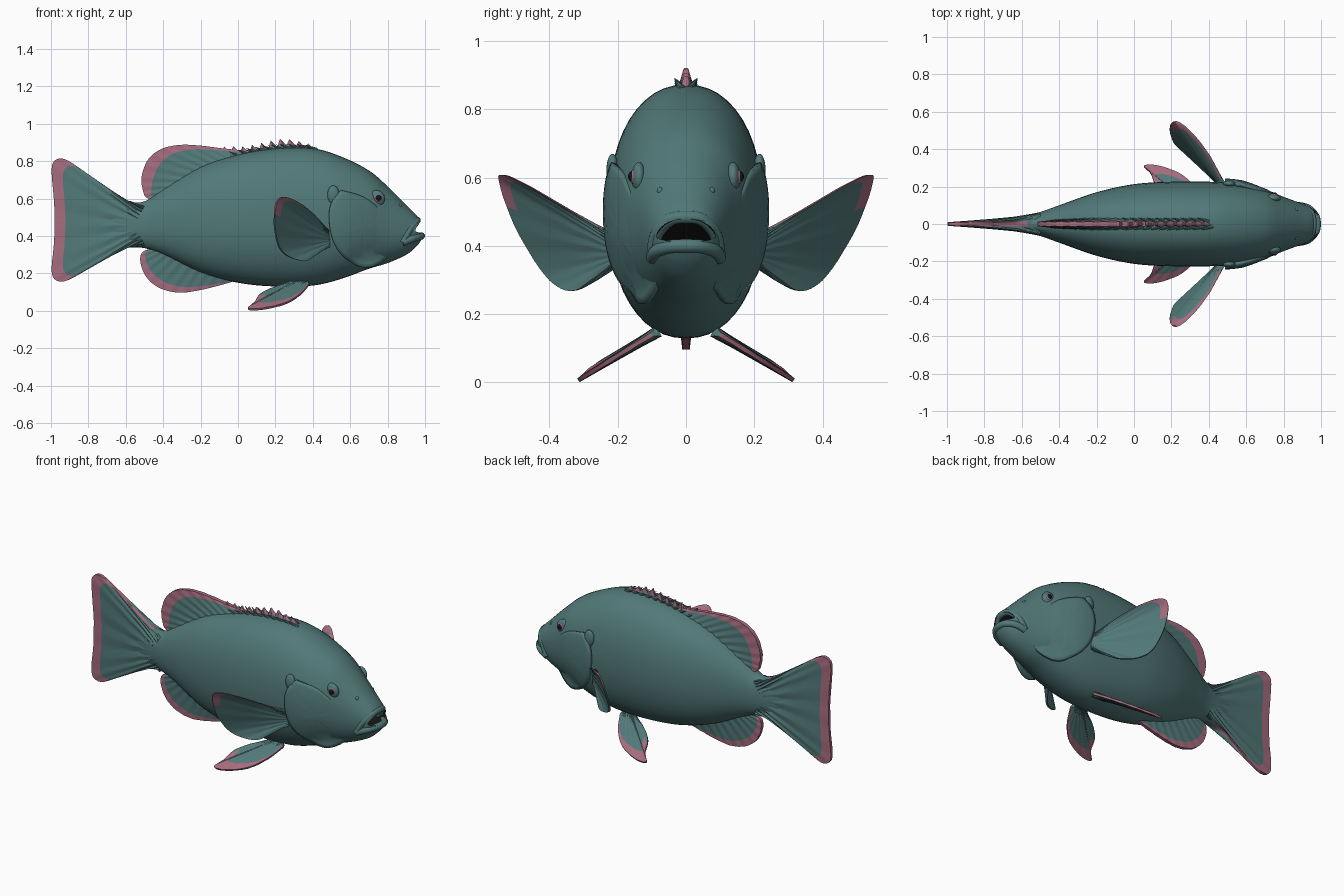
import bpy, bmesh, math
from mathutils import Vector

if "Cube" in bpy.data.objects:
    bpy.data.objects.remove(bpy.data.objects["Cube"], do_unlink=True)


def material(name, rgb):
    m = bpy.data.materials.new(name)
    m.use_nodes = True
    m.diffuse_color = (*rgb, 1)
    bsdf = m.node_tree.nodes["Principled BSDF"]
    bsdf.inputs["Base Color"].default_value = (*rgb, 1)
    bsdf.inputs["Roughness"].default_value = 0.7
    return m


TEAL = material("teal skin", (0.085, 0.19, 0.19))
PINK = material("pink fin trim", (0.38, 0.15, 0.21))
BLACK = material("black", (0.008, 0.008, 0.008))


def finish(name, bm, mats, angle=40):
    bmesh.ops.recalc_face_normals(bm, faces=bm.faces[:])
    mesh = bpy.data.meshes.new(name)
    bm.to_mesh(mesh)
    bm.free()
    for m in mats:
        mesh.materials.append(m)
    ob = bpy.data.objects.new(name, mesh)
    bpy.context.collection.objects.link(ob)
    bpy.ops.object.select_all(action='DESELECT')
    ob.select_set(True)
    bpy.context.view_layer.objects.active = ob
    bpy.ops.object.shade_smooth_by_angle(angle=math.radians(angle))
    return ob


def sample(points, n, smooth=True):
    """n + 1 evenly spaced points on a curve through the given points."""
    p = [Vector(q) for q in points]
    out = []
    for k in range(n + 1):
        f = k / n * (len(p) - 1)
        i = min(int(f), len(p) - 2)
        t = f - i
        b, c = p[i], p[i + 1]
        if not smooth:
            out.append(b.lerp(c, t))
            continue
        a = p[i - 1] if i else b
        d = p[i + 2] if i + 2 < len(p) else c
        out.append(0.5 * (2 * b + (c - a) * t + (2 * a - 5 * b + 4 * c - d) * t * t
                          + (3 * b - a - 3 * c + d) * t ** 3))
    return out


def loft(name, stations, n, mat, sides=48):
    """Oval sections along x; each station is x, top, bottom, half width."""
    bm = bmesh.new()
    rings = []
    for x, top, bot, hw in sample(stations, n):
        ring = []
        for k in range(sides):
            a = 2 * math.pi * k / sides
            c, s = math.cos(a), math.sin(a)
            y = hw * math.copysign(abs(c) ** 0.92, c)
            z = (top + bot) / 2 + (top - bot) / 2 * math.copysign(abs(s) ** 0.92, s)
            ring.append(bm.verts.new((x, y, z)))
        rings.append(ring)
    for r, q in zip(rings, rings[1:]):
        for k in range(sides):
            j = (k + 1) % sides
            bm.faces.new((r[k], r[j], q[j], q[k]))
    bm.faces.new(rings[0])
    bm.faces.new(rings[-1])
    return finish(name, bm, [mat])


def fin(name, base, edge, thick, trim=0.2, span=(0, 1), n=48, smooth=True):
    """Tapered blade from a base line to an edge line, with a coloured rim."""
    b, e = sample(base, n), sample(edge, n, smooth)
    normal = (e[n // 2] - b[n // 2]).cross(b[n] - b[0]).normalized()
    rows = [0, 0.25, 0.5, 0.75 * (1 - trim) + 0.12, 1 - trim, 1]
    bm = bmesh.new()
    cols = []
    for i in range(n + 1):
        ripple = 1 + 0.12 * math.sin(i * 1.6)
        col = []
        for side, order in ((1, rows), (-1, rows[::-1])):
            for t in order:
                h = thick[0] + (thick[1] - thick[0]) * t ** 0.7
                col.append(bm.verts.new(b[i].lerp(e[i], t) + normal * side * h * ripple))
        cols.append(col)
    for i in range(n):
        for j in range(len(cols[0]) - 1):
            f = bm.faces.new((cols[i][j], cols[i + 1][j], cols[i + 1][j + 1], cols[i][j + 1]))
            inside = span[0] <= (i + 0.5) / n <= span[1]
            f.material_index = int(inside and 4 <= j <= 6)
    bm.faces.new(cols[0])
    bm.faces.new(cols[-1])
    return finish(name, bm, [TEAL, PINK], 50)


def ball(name, loc, scale, mat):
    bm = bmesh.new()
    bmesh.ops.create_uvsphere(bm, u_segments=20, v_segments=12, radius=1)
    for v in bm.verts:
        v.co = Vector(loc) + Vector(a * b for a, b in zip(v.co, scale))
    return finish(name, bm, [mat])


def tube(name, path, radius, mat):
    curve = bpy.data.curves.new(name, 'CURVE')
    curve.dimensions = '3D'
    curve.bevel_depth = radius
    curve.bevel_resolution = 4
    curve.use_fill_caps = True
    pts = sample(path, 24)
    sp = curve.splines.new('POLY')
    sp.points.add(len(pts) - 1)
    for q, p in zip(sp.points, pts):
        q.co = (*p, 1)
    curve.materials.append(mat)
    ob = bpy.data.objects.new(name, curve)
    bpy.context.collection.objects.link(ob)


# Body with the mouth cut out
BODY = [(-0.72, .53, .41, .02), (-0.6, .575, .345, .045), (-0.5, .585, .335, .065),
        (-0.4, .65, .30, .10), (-0.2, .77, .205, .17), (0, .835, .15, .213),
        (0.2, .868, .13, .226), (0.4, .868, .135, .226), (0.55, .825, .17, .218),
        (0.7, .75, .225, .185), (0.8, .665, .255, .145), (0.9, .565, .30, .108),
        (0.955, .51, .345, .082), (0.985, .465, .385, .05)]
body = loft("body", BODY, 78, TEAL)
cutter = loft("mouth_cutter", [(.83, .40, .385, .03), (.9, .43, .385, .085),
                               (.97, .475, .405, .085), (1.06, .53, .425, .09)], 12, BLACK, 32)
cutter.hide_render = True
cut = body.modifiers.new("mouth", 'BOOLEAN')
cut.operation = 'DIFFERENCE'
cut.solver = 'EXACT'
cut.material_mode = 'TRANSFER'
cut.object = cutter
bpy.context.view_layer.objects.active = body
bpy.ops.object.modifier_apply(modifier=cut.name)
bpy.data.objects.remove(cutter, do_unlink=True)

# Lips
tube("upper_lip", [(.88, -.098, .365), (.915, -.088, .43), (.95, -.05, .475), (.958, 0, .484),
                   (.95, .05, .475), (.915, .088, .43), (.88, .098, .365)], .019, TEAL)
tube("lower_lip", [(.88, -.098, .365), (.93, -.085, .385), (.97, -.045, .398), (.98, 0, .40),
                   (.97, .045, .398), (.93, .085, .385), (.88, .098, .365)], .02, TEAL)

SECTIONS = sample(BODY, 300)


def skin_y(x, z, least=0.0):
    """Half width of the body at a side position."""
    _, top, bot, hw = min(SECTIONS, key=lambda s: abs(s[0] - x))
    r = min(1, abs(z - (top + bot) / 2) / ((top - bot) / 2))
    return hw * max(least, (1 - r ** 2.17) ** (1 / 2.17))


# Tail, dorsal and anal fins
fin("tail_fin", [(-.5, 0, .56), (-.54, 0, .46), (-.5, 0, .35)],
    [(-.57, 0, .585), (-.65, 0, .61), (-.75, 0, .685), (-.85, 0, .765), (-.93, 0, .812),
     (-.98, 0, .803), (-.997, 0, .75), (-.985, 0, .6), (-.98, 0, .48), (-.985, 0, .35),
     (-.997, 0, .22), (-.98, 0, .168), (-.93, 0, .157), (-.85, 0, .195), (-.75, 0, .27),
     (-.65, 0, .325), (-.57, 0, .34)], (.05, .009), .13)
fin("soft_dorsal_fin", [(.06, 0, .82), (-.1, 0, .78), (-.25, 0, .70), (-.42, 0, .60)],
    [(.06, 0, .855), (-.08, 0, .868), (-.2, 0, .883), (-.31, 0, .887), (-.41, 0, .865),
     (-.48, 0, .81), (-.515, 0, .72), (-.51, 0, .65), (-.49, 0, .605), (-.43, 0, .585)],
    (.035, .012), .24)
fin("anal_fin", [(-.02, 0, .19), (-.2, 0, .24), (-.36, 0, .32), (-.42, 0, .34)],
    [(-.03, 0, .155), (-.12, 0, .13), (-.22, 0, .107), (-.32, 0, .097), (-.42, 0, .122),
     (-.49, 0, .18), (-.522, 0, .26), (-.51, 0, .315), (-.45, 0, .335)], (.03, .01), .2)

# Spiny front of the dorsal fin: notched membrane and leaning spines
teeth = []
for i in range(10):
    x = 0.41 - 0.05 * i
    peak = 0.925 - 0.045 * min(1, abs(x - 0.28) / 0.2)
    teeth += [(x, 0, peak - 0.035), (x - 0.035, 0, peak)]
fin("spiny_dorsal_fin", [(.42, 0, .83), (.2, 0, .84), (-.09, 0, .79)], teeth,
    (.035, .006), .25, n=76, smooth=False)
for i in range(10):
    for s, side in ((1, "left"), (-1, "right")):
        x = 0.38 - 0.045 * i - 0.01 * s
        bm = bmesh.new()
        bmesh.ops.create_cone(bm, cap_ends=True, segments=8, radius1=.012, radius2=.001, depth=.07)
        turn = Vector((-1, .35 * s, .45)).to_track_quat('Z', 'Y')
        top = min(SECTIONS, key=lambda q: abs(q[0] - x))[1]
        for v in bm.verts:
            v.co = turn @ v.co + Vector((x, .022 * s, top + .004))
        finish(f"{side}_dorsal_spine_{i + 1}", bm, [TEAL])

# Paired parts
COVER = [(.55, .645), (.5, .58), (.487, .5), (.5, .40), (.54, .315), (.61, .255), (.69, .23),
         (.77, .26), (.83, .33), (.83, .43), (.77, .53), (.67, .61), (.55, .645)]
for s, side in ((1, "left"), (-1, "right")):
    def flip(pts):
        return [(x, y * s, z) for x, y, z in pts]

    fin(f"{side}_pectoral_fin", flip([(.48, .2, .43), (.48, .2, .34)]),
        flip([(.46, .24, .45), (.41, .35, .51), (.33, .46, .575), (.25, .535, .608),
              (.205, .543, .58), (.195, .5, .46), (.22, .43, .34), (.28, .38, .285),
              (.36, .33, .268), (.41, .27, .295), (.46, .22, .33)]), (.016, .005), .1, (0, .45))
    fin(f"{side}_pelvic_fin", flip([(.37, .08, .15), (.28, .08, .15)]),
        flip([(.38, .10, .14), (.33, .19, .085), (.25, .265, .038), (.13, .31, .01),
              (.055, .31, .01), (.09, .27, .045), (.12, .2, .088), (.2, .13, .125),
              (.28, .09, .14)]), (.016, .006), .22, (0, .7))

    # Gill cover: a shell lifted off the body along its rear edge
    bm = bmesh.new()
    mid = Vector((.67, .44))
    rings = []
    for r in (.02, .25, .5, .75, .9, 1):
        ring = []
        for p in sample(COVER, 48)[:-1]:
            q = mid.lerp(p, r)
            lift = .02 * max(-.5, min(1, (.74 - q.x) / .16))
            ring.append(bm.verts.new((q.x, s * (skin_y(q.x, q.y, .68) + lift), q.y)))
        rings.append(ring)
    for a, b in zip(rings, rings[1:]):
        for k in range(48):
            j = (k + 1) % 48
            bm.faces.new((a[k], a[j], b[j], b[k]))
    bm.faces.new(rings[0])
    cover = finish(f"{side}_gill_cover", bm, [TEAL])
    shell = cover.modifiers.new("thickness", 'SOLIDIFY')
    shell.thickness = .018
    shell.offset = -1

    # Gill flap, eye and nostril
    ball(f"{side}_gill_flap", (.51, s * (skin_y(.51, .62) + .004), .62), (.032, .018, .05), TEAL)
    y = skin_y(.745, .6)
    ball(f"{side}_eye_socket", (.74, s * (y - .012), .6), (.045, .022, .045), TEAL)
    ball(f"{side}_iris", (.748, s * (y - .003), .602), (.024, .019, .024), PINK)
    ball(f"{side}_pupil", (.75, s * (y + .003), .603), (.018, .017, .018), BLACK)
    ball(f"{side}_nostril", (.865, s * .075, .56), (.012, .01, .012), TEAL)
